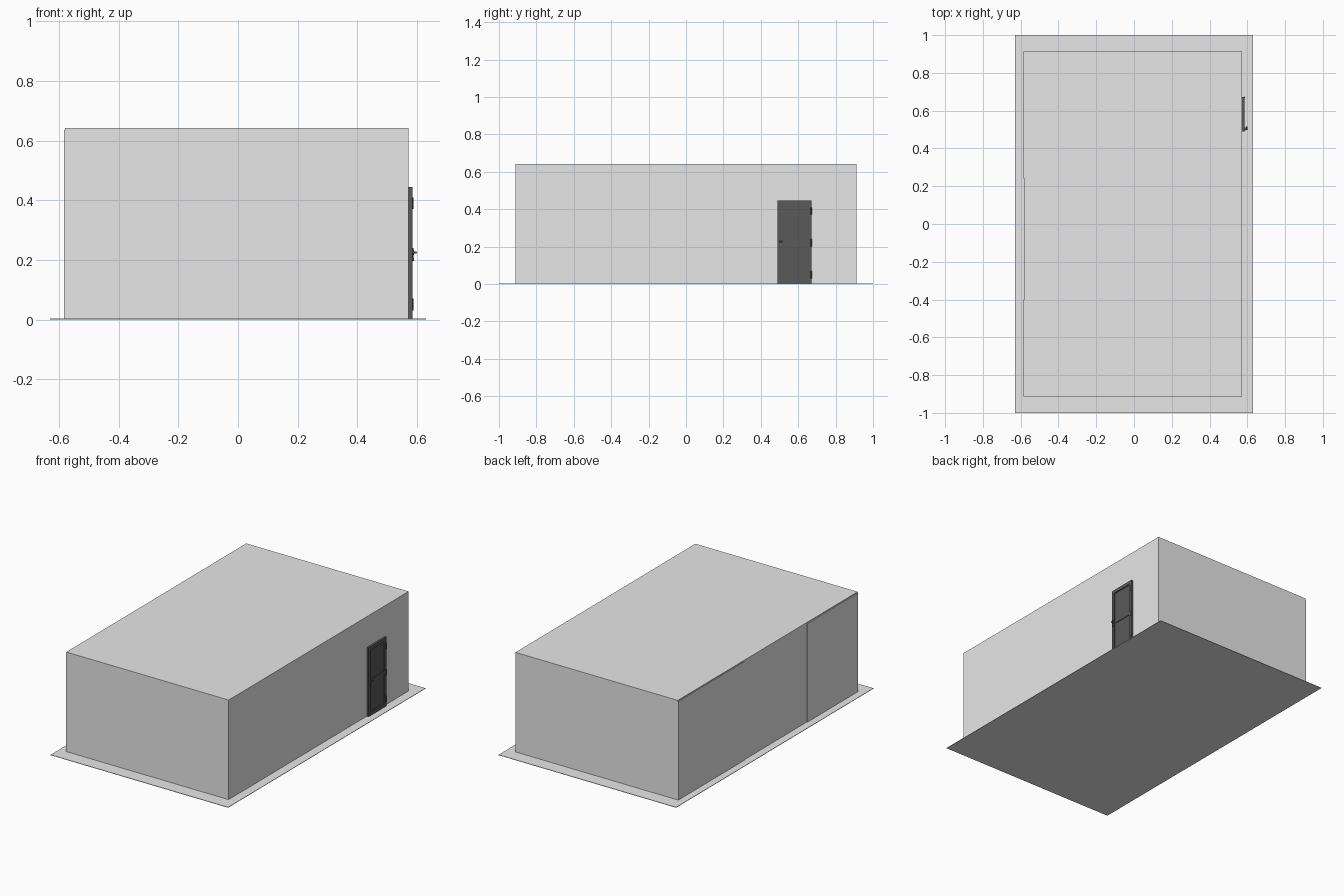
import bpy
import math

if "Cube" in bpy.data.objects:
    bpy.data.objects.remove(bpy.data.objects["Cube"])


def material(name, value):
    mat = bpy.data.materials.new(name)
    mat.use_nodes = True
    color = (value, value, value, 1)
    mat.diffuse_color = color
    mat.node_tree.nodes["Principled BSDF"].inputs["Base Color"].default_value = color
    return mat


GREY = material("light grey", 0.8)
DARK = material("charcoal", 0.1)


def box(name, x, y, z, mat):
    """Box from (min, max) pairs along each axis."""
    bpy.ops.mesh.primitive_cube_add(size=1)
    ob = bpy.context.object
    ob.name = name
    ob.location = [(a + b) / 2 for a, b in (x, y, z)]
    ob.scale = [b - a for a, b in (x, y, z)]
    bpy.ops.object.transform_apply(location=False, rotation=False, scale=True)
    ob.data.materials.append(mat)
    return ob


def rod(name, center, radius, length, mat, axis="Z"):
    """Smooth-sided cylinder along one axis."""
    turn = {"X": (0, math.pi / 2, 0), "Y": (math.pi / 2, 0, 0), "Z": (0, 0, 0)}[axis]
    bpy.ops.mesh.primitive_cylinder_add(vertices=16, radius=radius, depth=length,
                                        location=center, rotation=turn)
    ob = bpy.context.object
    ob.name = name
    ob.data.materials.append(mat)
    bpy.ops.object.shade_smooth_by_angle()
    return ob


# Ground slab and main block
box("ground_slab", (-0.63, 0.63), (-1, 1), (0, 0.003), GREY)
box("building_block", (-0.58, 0.572), (-0.912, 0.912), (0.001, 0.642), GREY)

# Thin wall panels on the side opposite the door
for name, y in (("rear", (0.24, 0.912)), ("front", (-0.912, -0.4))):
    box(name + "_wall_panel", (-0.584, -0.579), y, (0.002, 0.636), GREY)

# Door frame
WALL, FACE = 0.57, 0.585
Y0, Y1, TOP = 0.49, 0.672, 0.445
for name, y in (("latch_side", (Y0, 0.512)), ("hinge_side", (0.652, Y1))):
    box("door_frame_" + name, (WALL, FACE), y, (0.003, TOP), DARK)
box("door_frame_top", (WALL, FACE), (0.512, 0.652), (0.423, TOP), DARK)
box("door_sill", (WALL, FACE), (0.512, 0.652), (0.003, 0.027), DARK)

# Recessed leaf with a middle rail
box("door_leaf", (WALL, 0.579), (0.512, 0.652), (0.027, 0.423), DARK)
box("door_middle_rail", (WALL, 0.583), (0.512, 0.652), (0.214, 0.234), DARK)

# Hinges
for i, z in enumerate((0.05, 0.22, 0.39)):
    rod(f"door_hinge_{i + 1}", (0.584, 0.67, z), 0.004, 0.04, DARK)

# Handle and lock
rod("handle_rose", (0.587, 0.503, 0.225), 0.008, 0.006, DARK, "X")
rod("handle_stem", (0.591, 0.503, 0.225), 0.003, 0.016, DARK, "X")
rod("handle_lever", (0.596, 0.507, 0.225), 0.004, 0.018, DARK, "Y")
rod("door_lock", (0.587, 0.503, 0.202), 0.005, 0.008, DARK, "X")
